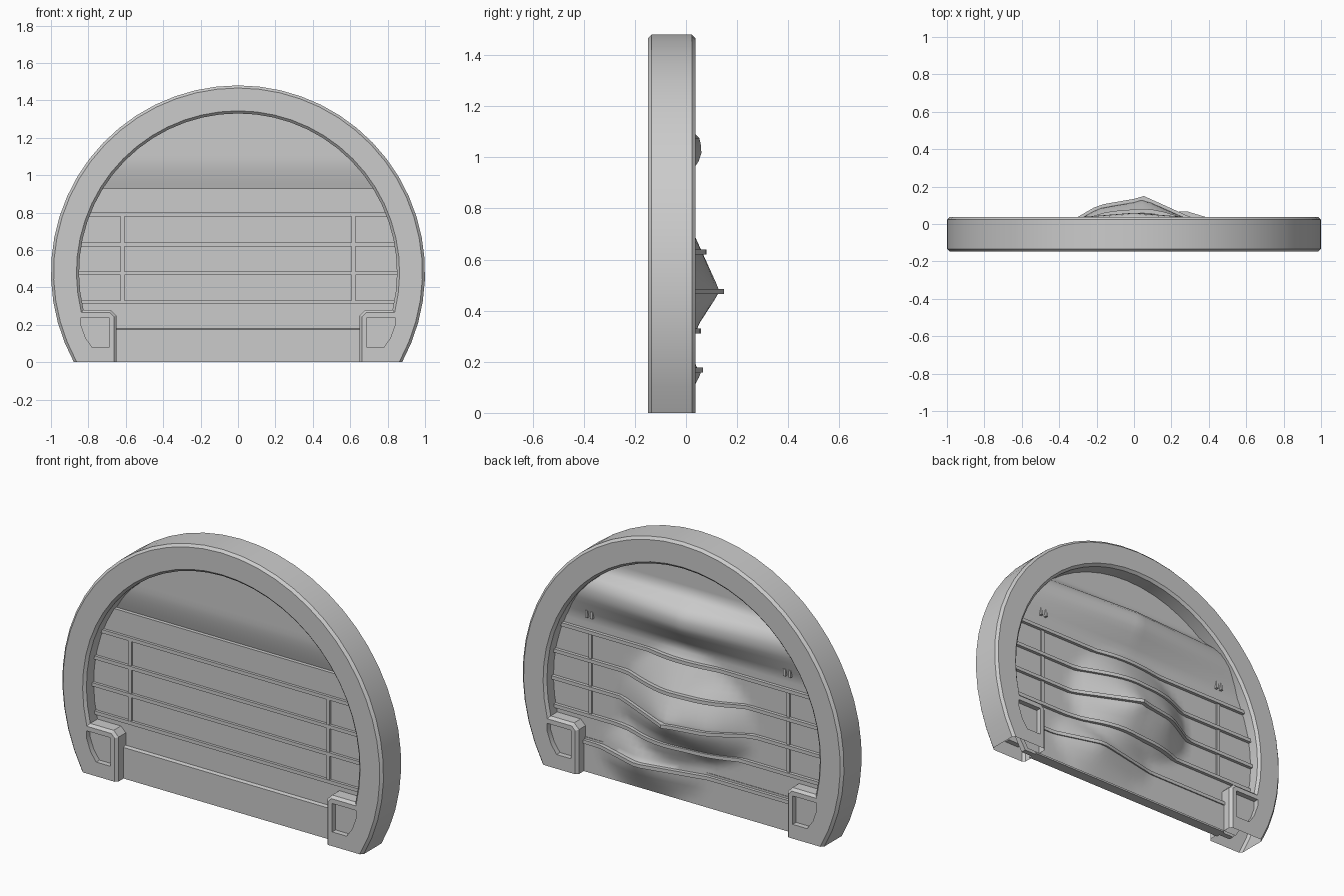
import bpy, bmesh, math

old = bpy.data.objects.get("Cube")
if old:
    bpy.data.objects.remove(old)

CZ, R_OUT, R_IN = 0.48, 1.0, 0.85    # arch centre height and radii
FRONT, BACK = -0.148, 0.037          # frame faces
PLATE = -0.07                        # flat front of the shutter
BASE = -0.035                        # undented rear of the shutter
SLATS = (0.32, 0.475, 0.63, 0.79)

grey = bpy.data.materials.new("light_grey")
grey.use_nodes = True
COLOUR = (0.6, 0.6, 0.6, 1)
grey.diffuse_color = COLOUR
grey.node_tree.nodes["Principled BSDF"].inputs["Base Color"].default_value = COLOUR


def shade(ob, angle):
    bpy.ops.object.select_all(action="DESELECT")
    ob.select_set(True)
    bpy.context.view_layer.objects.active = ob
    bpy.ops.object.shade_smooth_by_angle(angle=math.radians(angle))


def finish(name, bm, angle=30):
    me = bpy.data.meshes.new(name)
    bm.to_mesh(me)
    bm.free()
    me.materials.append(grey)
    ob = bpy.data.objects.new(name, me)
    bpy.context.collection.objects.link(ob)
    shade(ob, angle)
    return ob


def arc(radius, start, end, steps):
    return [(radius * math.cos(a), CZ + radius * math.sin(a))
            for a in (start + (end - start) * i / steps for i in range(steps + 1))]


def extrude(points, y0, y1):
    """Prism of an x-z outline between two depths."""
    bm = bmesh.new()
    face = bm.faces.new([bm.verts.new((x, y0, z)) for x, z in points])
    out = bmesh.ops.extrude_face_region(bm, geom=[face])
    for v in out["geom"]:
        if isinstance(v, bmesh.types.BMVert):
            v.co.y = y1
    bmesh.ops.recalc_face_normals(bm, faces=bm.faces)
    return bm


def box(name, x0, x1, y0, y1, z0, z1):
    return finish(name, extrude([(x0, z0), (x1, z0), (x1, z1), (x0, z1)], y0, y1))


def half_width(z, radius=0.875):
    return math.sqrt(max(radius ** 2 - (z - CZ) ** 2, 0.0))


def dent(x, z, cx, cz, left, right, down, up, height):
    """Blunt cone with its own reach to each side."""
    dx = (x - cx) / (left if x < cx else right)
    dz = (z - cz) / (down if z < cz else up)
    return height * max(0.0, 1 - math.hypot(dx, dz))


def depth(x, z):
    """Rear surface of the battered shutter."""
    t = min(max((z - 1.04) / 0.09, 0), 1)
    y = BASE - 0.02 * t
    y += dent(x, z, 0.05, 0.475, 0.45, 0.37, 0.26, 0.37, 0.168)
    y += dent(x, z, -0.19, 0.475, 0.2, 0.2, 0.2, 0.25, 0.04)
    y += dent(x, z, 0.27, 0.165, 0.4, 0.28, 0.16, 0.2, 0.085)
    # Long crease below the upper panel, flat on its crest
    crest = min(max((1.15 - z) / 0.06, 0), 1, max((z - 0.86) / 0.14, 0))
    return y + crest * (0.03 + 0.065 * max(0, 1 - abs(x) / 0.8))


def kicked(x, z):
    return depth(x, z) + (0.015 if z < 0.17 else 0)


def upper_front(x, z):
    """Upper panel leans out over the plate and tucks in behind it."""
    return -0.08 + 0.03 * min(max((1.08 - z) / 0.15, 0), 1) ** 1.5


def sheet(name, heights, surface, cols=40):
    bm = bmesh.new()
    grid = []
    for z in heights:
        w = half_width(z)
        xs = [w * (2 * i / cols - 1) for i in range(cols + 1)]
        grid.append([bm.verts.new((x, surface(x, z), z)) for x in xs])
    for lower, upper in zip(grid, grid[1:]):
        for i in range(cols):
            bm.faces.new((lower[i + 1], lower[i], upper[i], upper[i + 1]))
    finish(name, bm, 50)


# Arched frame with a foot at each end
a0 = math.asin(CZ / R_OUT)
a1 = math.asin((CZ - 0.28) / R_IN)
outline = arc(R_OUT, -a0, math.pi + a0, 36)
outline += [(-0.65, 0), (-0.65, 0.25), (-0.68, 0.28)]
outline += arc(R_IN, math.pi + a1, -a1, 32)
outline += [(0.68, 0.28), (0.65, 0.25), (0.65, 0)]
bm = extrude(outline, FRONT, BACK)
rims = [e for e in bm.edges
        if abs(e.verts[0].co.y - e.verts[1].co.y) < 1e-4
        and max(v.co.z for v in e.verts) > 1e-4]
bmesh.ops.bevel(bm, geom=rims, offset=0.014, segments=1, affect="EDGES")
frame = finish("arched_frame", bm)

# Sunk pockets on both faces of each foot
pocket = [(0.69, 0.08), (0.78, 0.08), (0.815, 0.13), (0.84, 0.2), (0.84, 0.24), (0.69, 0.24)]
for side in (-1, 1):
    for y in (FRONT, BACK):
        cutter = finish("pocket_cutter", extrude([(side * x, z) for x, z in pocket],
                                                 y - 0.03, y + 0.03))
        cutter.hide_render = True
        mod = frame.modifiers.new("pocket", "BOOLEAN")
        mod.operation, mod.solver, mod.object = "DIFFERENCE", "EXACT", cutter
        bpy.context.view_layer.objects.active = frame
        bpy.ops.object.modifier_apply(modifier=mod.name)
        bpy.data.objects.remove(cutter)

# The feet are open underneath
bm = bmesh.new()
bm.from_mesh(frame.data)
soles = [f for f in bm.faces if max(v.co.z for v in f.verts) < 1e-4]
bmesh.ops.delete(bm, geom=soles, context="FACES")
bm.to_mesh(frame.data)
bm.free()
shade(frame, 30)

# Flat front plate with a straight top edge
top = math.asin((0.93 - CZ) / 0.875)
bottom = math.asin(CZ / 0.875)
plate = arc(0.875, -bottom, top, 16) + arc(0.875, math.pi - top, math.pi + bottom, 16)
finish("front_plate", extrude(plate, PLATE, PLATE + 0.03))

# Kick panel across the foot of the front, with a sloping top ledge
bm = extrude([(-0.66, 0), (0.66, 0), (0.66, 0.19), (-0.66, 0.19)], PLATE - 0.02, PLATE + 0.04)
for v in bm.verts:
    if v.co.z > 0.1 and v.co.y < PLATE:
        v.co.z = 0.175
finish("front_kick_panel", bm)

# Upper panel in front, dented sheet behind
sheet("upper_front_panel", [0.93 + 0.03 * i for i in range(15)], upper_front)
sheet("dented_rear_sheet",
      [0, 0.05, 0.1, 0.14, 0.165] + [0.175 + 0.03 * i for i in range(40)], kicked)


# Slat ribs: straight in front, bent along the dents behind
def bent_rib(name, z, reach, height, proud):
    bm = bmesh.new()
    steps, last = 32, None
    for i in range(steps + 1):
        x = reach * (2 * i / steps - 1)
        y = depth(x, z)
        ring = [bm.verts.new((x, y + dy, z + dz * height / 2))
                for dy, dz in ((-0.015, -1), (proud, -1), (proud, 1), (-0.015, 1))]
        if last:
            for k in range(4):
                n = (k + 1) % 4
                bm.faces.new((last[k], last[n], ring[n], ring[k]))
        else:
            bm.faces.new(ring)
        last = ring
    bm.faces.new(last)
    bmesh.ops.recalc_face_normals(bm, faces=bm.faces)
    finish(name, bm)


for n, z in enumerate(SLATS, 1):
    w = half_width(z, 0.86)
    box(f"front_slat_rib_{n}", -w, w, PLATE - 0.015, PLATE + 0.01, z - 0.01, z + 0.01)
    bent_rib(f"rear_slat_rib_{n}", z, w - 0.01, 0.02, 0.018)
bent_rib("rear_kick_ledge", 0.168, 0.66, 0.02, 0.022)

# Upright ribs and small rear clips
for side, word in ((-1, "right"), (1, "left")):
    x = side * 0.617
    box(f"front_upright_{word}", x - 0.01, x + 0.01, PLATE - 0.012, PLATE + 0.01, 0.32, 0.79)
    box(f"rear_upright_{word}", x - 0.01, x + 0.01, BASE - 0.02, BASE + 0.008, 0.32, 0.79)
    for dx in (-0.016, 0.016):
        c, y = x + dx, depth(x, 0.89)
        box(f"rear_clip_{word}", c - 0.007, c + 0.007, y - 0.02, y + 0.01, 0.87, 0.91)
